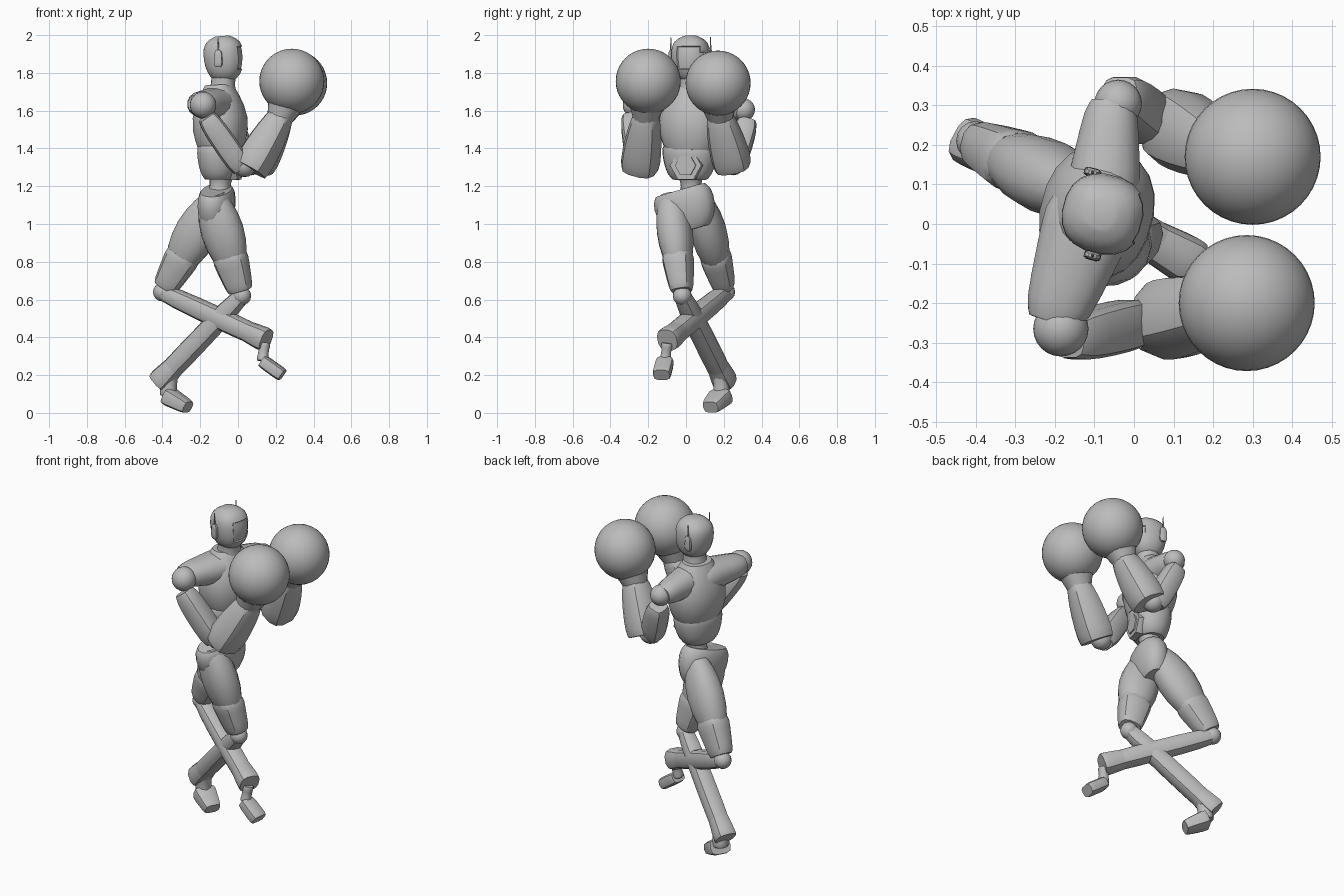
import bpy, bmesh, math
from mathutils import Vector, Matrix

cube = bpy.data.objects.get("Cube")
if cube:
    bpy.data.objects.remove(cube, do_unlink=True)

brightness = 0.5
colour = (brightness, brightness, brightness, 1)
grey = bpy.data.materials.new("matte_grey")
grey.use_nodes = True
grey.diffuse_color = colour
grey.node_tree.nodes["Principled BSDF"].inputs["Base Color"].default_value = colour

UP = Vector((0, 0, 1))
SIDE = Vector((0, 1, 0))
FRONT = Vector((math.cos(math.radians(15)), -math.sin(math.radians(15)), 0))


def finish(name, bm, angle=40):
    mesh = bpy.data.meshes.new(name)
    bm.to_mesh(mesh)
    bm.free()
    mesh.materials.append(grey)
    ob = bpy.data.objects.new(name, mesh)
    bpy.context.collection.objects.link(ob)
    bpy.ops.object.select_all(action='DESELECT')
    ob.select_set(True)
    bpy.context.view_layer.objects.active = ob
    bpy.ops.object.shade_smooth_by_angle(angle=math.radians(angle))


def limb(start, end, r_start, r_end, bulge=0, wide=1, blunt=0.2, sides=16, square=0.9, ref=FRONT, steps=8):
    """Tapered body: bulge swells the middle, wide stretches it across ref,
    blunt rounds the ends, square below one makes the section boxier."""
    start, end = Vector(start), Vector(end)
    axis = (end - start).normalized()
    u = (ref - axis * ref.dot(axis)).normalized()
    v = axis.cross(u) * wide
    bm = bmesh.new()
    loops = []
    for i in range(steps + 1):
        t = (1 - math.cos(math.pi * i / steps)) / 2
        r = r_start + (r_end - r_start) * t + bulge * math.sin(math.pi * t)
        r *= 1 - blunt * abs(2 * t - 1) ** 6
        loop = []
        for k in range(sides):
            a = 2 * math.pi * (k + 0.5) / sides
            c, s = math.cos(a), math.sin(a)
            c = math.copysign(abs(c) ** square, c)
            s = math.copysign(abs(s) ** square, s)
            loop.append(bm.verts.new(start.lerp(end, t) + (u * c + v * s) * r))
        loops.append(loop)
    for a, b in zip(loops, loops[1:]):
        for k in range(sides):
            j = (k + 1) % sides
            bm.faces.new((a[k], a[j], b[j], b[k]))
    bm.faces.new(loops[0])
    bm.faces.new(loops[-1])
    bmesh.ops.recalc_face_normals(bm, faces=bm.faces)
    return bm


def ball(name, centre, radius, segments=24):
    bm = bmesh.new()
    bmesh.ops.create_uvsphere(bm, u_segments=segments, v_segments=segments // 2, radius=radius,
                              matrix=Matrix.Translation(centre))
    finish(name, bm, 60)


# head with an inset visor
head = limb((-.065, .025, 1.75), (-.085, .025, 1.995), .07, .09, bulge=.024, wide=.97,
            blunt=.6, sides=20, square=.85, steps=12)
head.normal_update()
visor = [f for f in head.faces if f.normal.x > .75 and 1.83 < f.calc_center_median().z < 1.94]
bmesh.ops.inset_region(head, faces=visor, thickness=.004, depth=-.006)
finish("head", head)
finish("neck", limb((-.085, .03, 1.66), (-.075, .025, 1.8), .085, .065, bulge=-.01, blunt=0))

# ear pods with antennae
for side, y in (("left", .13), ("right", -.08)):
    pod = Vector((-.105, y, 1.83))
    top = pod + UP * .09
    finish(side + "_ear", limb(pod, top, .024, .02, wide=.55, blunt=.5, sides=8, square=.6))
    finish(side + "_antenna", limb(top, top + UP * .07, .005, .002, sides=6))

# torso, turned a little to one side
finish("chest", limb((-.09, .025, 1.39), (-.1, .035, 1.735), .118, .075, bulge=.045, wide=1.2,
                     blunt=.04, sides=20))
finish("right_shoulder", limb((-.205, -.25, 1.635), (-.1, .05, 1.63), .08, .125, wide=.8))
finish("left_shoulder", limb((-.055, .31, 1.61), (-.08, .06, 1.63), .065, .1, wide=.95))
finish("abdomen", limb((-.1, .02, 1.235), (-.095, .02, 1.43), .085, .118, bulge=.01, wide=1.25,
                       blunt=.15, sides=20))
finish("waist", limb((-.1, .03, 1.14), (-.09, .025, 1.26), .075, .07, bulge=-.018, blunt=0))
finish("hips", limb((-.11, .03, .97), (-.115, -.03, 1.18), .065, .088, bulge=.015, wide=1.75, blunt=.12))

# belt plate and hexagonal buckle
belt = Vector((0, 0, 1.31))
for name, radius, out in (("belt_plate", .09, .008), ("hex_buckle", .06, .016)):
    finish(name, limb(belt - FRONT * .04, belt + FRONT * out, radius, radius, blunt=.05,
                      sides=6, square=1, ref=UP, steps=2), 30)

# arms: shoulder ball, shell upper arm, elbow, flared forearm, round glove
arms = {
    "left": ((-.04, .305, 1.605), (.07, .25, 1.32), (.23, .175, 1.58), (.3, .17, 1.746), .06, .03),
    "right": ((-.185, -.265, 1.63), (.035, -.245, 1.31), (.235, -.21, 1.58), (.285, -.2, 1.756), .07, -.03),
}
for side, (shoulder, elbow, wrist, glove, radius, out) in arms.items():
    shoulder, elbow, wrist, glove = map(Vector, (shoulder, elbow, wrist, glove))
    ball(side + "_shoulder_ball", shoulder, radius)
    drop = Vector((-.015, 0, -.015))
    finish(side + "_upper_arm", limb(shoulder.lerp(elbow, .15) + SIDE * out + drop, elbow + drop, .058, .062,
                                     bulge=.005, sides=12, square=.6, ref=SIDE), 35)
    ball(side + "_elbow", elbow, .062, 16)
    heel = elbow + Vector((.03, 0, -.02))
    finish(side + "_forearm", limb(heel, wrist, .098, .066, bulge=.008, wide=1.05,
                                   blunt=.1, sides=12, square=.75), 35)
    finish(side + "_glove_cuff", limb(wrist.lerp(heel, .1), wrist.lerp(glove, .4), .065, .1, blunt=0))
    ball(side + "_glove", glove, .172, 40)

# legs: baggy thighs, flared knee cuffs, knee balls, shins with a flared end
legs = {
    "left": ((-.12, .07, 1.13), (-.4, .21, .64), (.15, -.1, .385)),
    "right": ((-.14, -.08, 1.15), (.02, -.02, .62), (-.42, .21, .16)),
}
for side, (hip, knee, ankle) in legs.items():
    hip, knee, ankle = map(Vector, (hip, knee, ankle))
    finish(side + "_thigh", limb(hip, hip.lerp(knee, .7), .075, .08, bulge=.037, wide=.82, blunt=.1))
    finish(side + "_knee_cuff", limb(hip.lerp(knee, .6), hip.lerp(knee, .95), .097, .068, wide=.87,
                                     blunt=.1, sides=12, square=.75), 35)
    ball(side + "_knee", knee, .05, 16)
    finish(side + "_shin", limb(knee, ankle, .05, .055, bulge=.003, sides=12, square=.75, ref=UP), 35)
    finish(side + "_shin_flare", limb(knee.lerp(ankle, .75), ankle, .05, .066, blunt=.1,
                                      sides=12, square=.75, ref=UP), 35)

# feet, both pointing down at the toes
feet = {
    "left": ((.14, -.1, .37), (.13, -.11, .275), (.235, -.13, .2), .035),
    "right": ((-.36, .18, .22), (-.37, .19, .09), (-.265, .13, .03), .05),
}
for side, (ankle, heel, toe, radius) in feet.items():
    finish(side + "_ankle", limb(ankle, heel, radius, radius, bulge=-.008, sides=10))
    finish(side + "_foot", limb(heel, toe, radius, .036, wide=1.4, blunt=.1, sides=10,
                                square=.6, ref=UP), 35)
